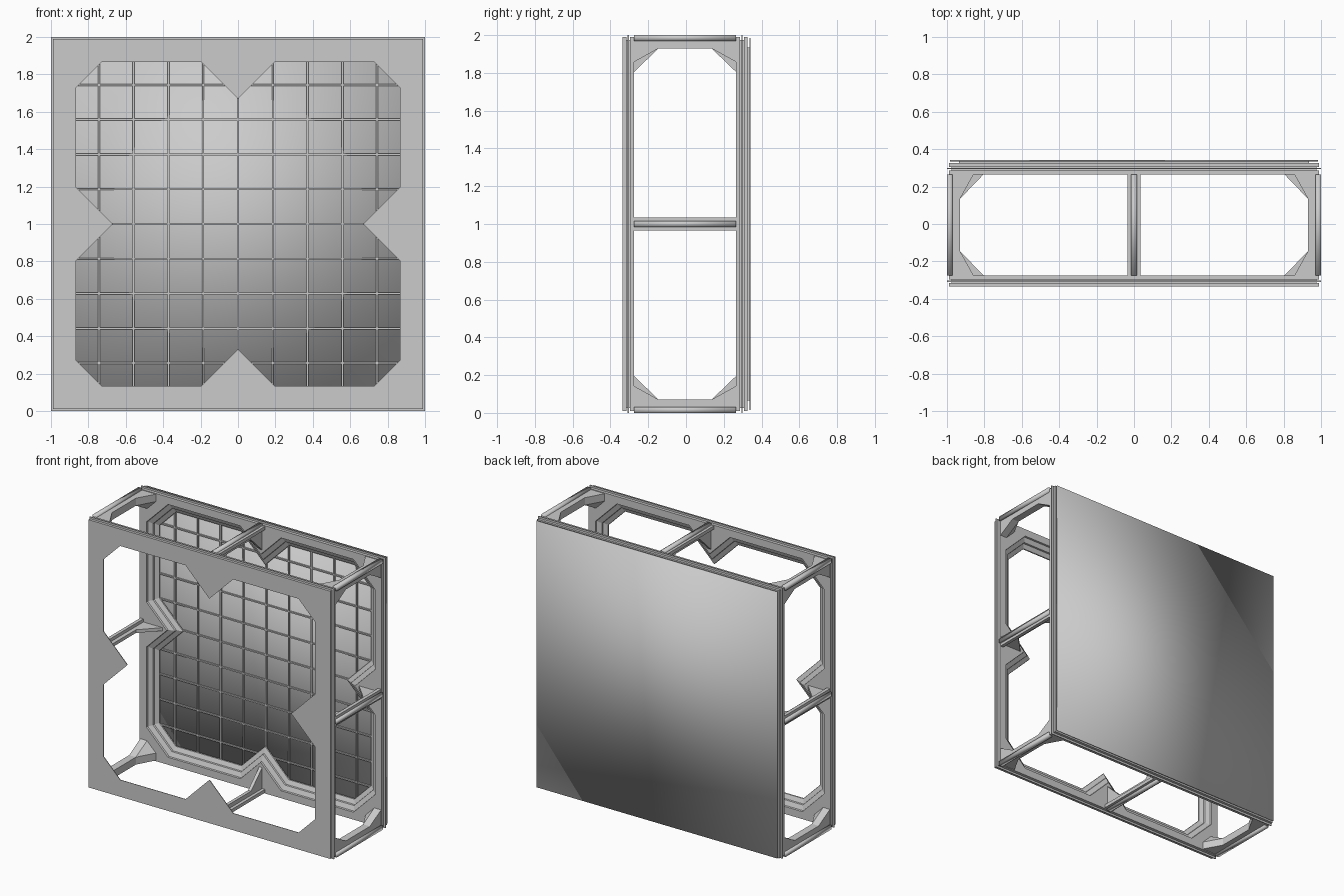
import bpy, bmesh

if "Cube" in bpy.data.objects:
    bpy.data.objects.remove(bpy.data.objects["Cube"])

grey = bpy.data.materials.new("plain grey")
grey.use_nodes = True
grey.diffuse_color = (0.6, 0.6, 0.6, 1)
grey.node_tree.nodes["Principled BSDF"].inputs["Base Color"].default_value = (0.6, 0.6, 0.6, 1)

MID = 1.0              # height of the centre
BACK, FRONT = 0.265, -0.275   # inner planes of the two frames


def finish(name, bm, smooth=False):
    bmesh.ops.recalc_face_normals(bm, faces=bm.faces)
    mesh = bpy.data.meshes.new(name)
    bm.to_mesh(mesh)
    bm.free()
    for p in mesh.polygons:
        p.use_smooth = smooth
    mesh.materials.append(grey)
    ob = bpy.data.objects.new(name, mesh)
    bpy.context.collection.objects.link(ob)
    return ob


def loft(bm, loops, closed=False):
    """Skin a list of equal-length point loops."""
    rings = [[bm.verts.new(p) for p in loop] for loop in loops]
    pairs = list(zip(rings, rings[1:]))
    if closed:
        pairs.append((rings[-1], rings[0]))
    else:
        bm.faces.new(rings[0])
        bm.faces.new(rings[-1])
    for a, b in pairs:
        for i in range(len(a)):
            j = (i + 1) % len(a)
            bm.faces.new((a[i], a[j], b[j], b[i]))


def box(bm, x, y, z):
    loft(bm, [[(x[0], v, z[0]), (x[1], v, z[0]), (x[1], v, z[1]), (x[0], v, z[1])] for v in y])


def turn(u, v, k):
    """Rotate by k quarter turns about the middle."""
    for _ in range(k):
        u, v = -v, u
    return u, v


def opening(d):
    """Cut-corner outline with four inward points, grown by d."""
    a = 0.865 + d
    c = 0.73 + 0.414 * d
    w = 0.195 - 0.414 * d
    m = (a + c) / 2
    side = [(a, -w), (a - w, 0), (a, w), (a, c), (m, m), (c, a)]
    return [turn(u, v, k) for k in range(4) for u, v in side]


def square(h):
    pts = []
    for u, v in opening(0):
        s = h / max(abs(u), abs(v))
        pts.append((u * s, v * s))
    return pts


# Front and back frames: grooved rim outside, stepped opening inside
rim = [(0.325, 0.99), (0.306, 0.99), (0.306, 0.975), (0.299, 0.975), (0.299, 1.0), (0.293, 1.0),
       (0.293, 0.975), (0.287, 0.975), (0.287, 0.99), (BACK, 0.99)]
steps = [(BACK, 0.07), (0.278, 0.068), (0.292, 0.035), (0.304, 0.033), (0.318, 0.002), (0.325, 0)]
for name, place in (("back_frame", lambda y: y), ("front_frame", lambda y: -y - 0.01)):
    bm = bmesh.new()
    loops = [[(u, place(y), v + MID) for u, v in square(h)] for y, h in rim]
    loops += [[(u, place(y), v + MID) for u, v in opening(d)] for y, d in steps]
    loft(bm, loops, closed=True)
    finish(name, bm)

# Struts joining the frames, flared into gussets at both ends
stations = [(FRONT - 0.005, 1), (-0.145, 0), (0.135, 0), (BACK + 0.005, 1)]
corner_bm, middle_bm, corner_strip_bm, middle_strip_bm = [bmesh.new() for _ in range(4)]
o = 0.985
for k in range(4):
    # Corner struts
    loops = []
    for y, flare in stations:
        m = 0.93 - 0.075 * flare
        tri = [(o, o), (m, o), (m, 0.93), (0.93, m), (o, m)]
        loops.append([(turn(u, v, k)[0], y, turn(u, v, k)[1] + MID) for u, v in tri])
    loft(corner_bm, loops)
    # Middle struts: flat flange with a thin web
    for half, depth, flare_depth, top in ((0.035, 0.96, 0.96, o), (0.012, 0.93, 0.8, 0.965)):
        loops = []
        for y, flare in stations:
            low = flare_depth if flare else depth
            rect = [(low, -half), (top, -half), (top, half), (low, half)]
            loops.append([(turn(u, v, k)[0], y, turn(u, v, k)[1] + MID) for u, v in rect])
        loft(middle_bm, loops)
    # Raised outer strips on every strut
    for strip_bm, inner, lo, hi in ((corner_strip_bm, 0.97, 0.97, 1.0),
                                    (middle_strip_bm, 0.975, -0.015, 0.015)):
        a, b = turn(inner, lo, k), turn(1.0, hi, k)
        xs, zs = sorted((a[0], b[0])), sorted((a[1] + MID, b[1] + MID))
        box(strip_bm, xs, (FRONT, BACK), zs)
finish("corner_struts", corner_bm)
finish("middle_struts", middle_bm)
finish("corner_strips", corner_strip_bm, smooth=True)
finish("middle_strips", middle_strip_bm, smooth=True)

# Back panel sheet
bm = bmesh.new()
box(bm, (-0.985, 0.985), (0.335, 0.342), (MID - 0.985, MID + 0.985))
finish("back_panel", bm, smooth=True)

# Thin grid of ribs between the back frame and the panel
bm = bmesh.new()
for i in range(-5, 6):
    c = i * 0.186
    box(bm, (c - 0.005, c + 0.005), (0.324, 0.336), (MID - 0.93, MID + 0.93))
    box(bm, (-0.93, 0.93), (0.325, 0.3365), (MID + c - 0.005, MID + c + 0.005))
finish("panel_ribs", bm)
